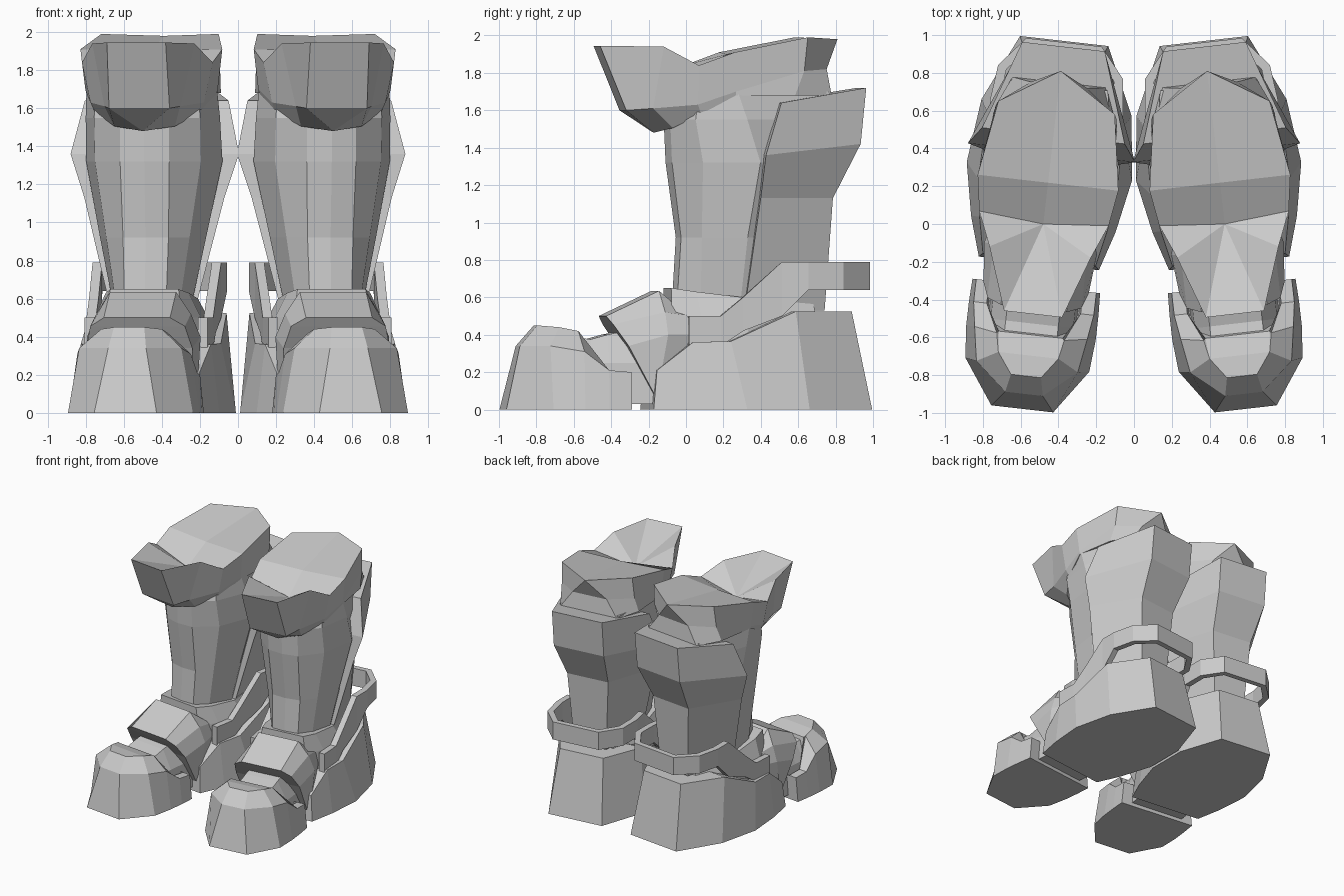
import bpy, bmesh
from mathutils import Matrix

# Each boot is symmetric about its own axis, turned slightly outward
PLACE = Matrix.Translation((0.48, 0, 0)) @ Matrix.Rotation(0.1134, 4, 'Z')


def finish(name, bm, wall=0):
    bmesh.ops.remove_doubles(bm, verts=bm.verts, dist=0.0005)
    bmesh.ops.recalc_face_normals(bm, faces=bm.faces)
    bm.transform(PLACE)
    me = bpy.data.meshes.new(name)
    bm.to_mesh(me)
    bm.free()
    ob = bpy.data.objects.new(name, me)
    bpy.context.collection.objects.link(ob)
    if wall:
        s = ob.modifiers.new("wall", 'SOLIDIFY')
        s.thickness, s.offset = wall, 0
    m = ob.modifiers.new("pair", 'MIRROR')
    m.use_mirror_merge = False
    return ob


def shell(name, levels, top=True):
    """Bridge symmetric rings given as half outlines (half width, y, z)."""
    bm = bmesh.new()
    rings = [[bm.verts.new(p) for p in h] +
             [bm.verts.new((-u, y, z)) for u, y, z in reversed(h)] for h in levels]
    n = len(rings[0])
    for a, b in zip(rings, rings[1:]):
        for i in range(n):
            j = (i + 1) % n
            bm.faces.new((a[i], a[j], b[j], b[i]))
    for r in [rings[0]] + ([rings[-1]] if top else []):
        for i in range(n // 2 - 1):
            bm.faces.new((r[i], r[i + 1], r[n - 2 - i], r[n - 1 - i]))
    return finish(name, bm)


def flat(z, *pts):
    return [(u, y, z) for u, y in pts]


# Toe cap with low wings at the back
shell("toe_cap", [
    flat(0, (.34, -.33), (.345, -.45), (.345, -.58), (.33, -.75), (.165, -.985)),
    [(.32, -.33, .2), (.32, -.45, .21), (.3, -.58, .31), (.27, -.76, .34), (.1, -.905, .34)],
    [(.25, -.33, .2), (.25, -.45, .21), (.18, -.6, .42), (.16, -.7, .44), (.08, -.81, .45)],
    [(.24, -.33, .1), (.24, -.5, .1), (.17, -.59, .41), (.16, -.7, .44), (.08, -.81, .45)]])

# Flexible joint between toe and instep
shell("toe_joint", [
    [(.24, y, .03), (.22, y, .25), (.14, y, h)]
    for y, h in ((-.62, .39), (-.53, .375), (-.44, .4), (-.2, .45))])

# Tilted instep plate
shell("instep_plate", [
    [(.27, -.2, .08), (.28, -.34, .34), (.25, -.42, .455), (.175, -.45, .5)],
    [(.29, -.18, .12), (.3, -.13, .4), (.25, -.14, .52), (.175, -.165, .635)],
    [(.26, -.1, .15), (.26, 0, .4), (.24, 0, .5), (.18, -.03, .52)]])

# Heel block
shell("heel_block", [
    flat(0, (.235, .975), (.40, .62), (.44, .28), (.385, 0), (.32, -.21)),
    [(.19, .87, .525), (.36, .55, .525), (.37, .2, .365), (.34, 0, .36), (.3, -.19, .21)]])

# Ankle core
shell("ankle", [
    flat(.3, (.18, .68), (.31, .3), (.3, .05), (.2, -.1)),
    flat(.5, (.18, .68), (.29, .3), (.28, .05), (.2, -.1)),
    [(.15, .66, .6), (.24, .28, .6), (.22, .03, .63), (.18, -.1, .65)]])

# Raised strap looping round the back of the ankle
bm = bmesh.new()
side = [(.30, -.02, .3, .5), (.31, .15, .34, .5), (.31, .27, .42, .6),
        (.315, .48, .5, .79), (.33, .62, .64, .79), (.31, .8, .64, .79), (.19, .945, .64, .79)]
path = side + [(-u, y, a, b) for u, y, a, b in reversed(side)]
pairs = [(bm.verts.new((u, y, a)), bm.verts.new((u, y, b))) for u, y, a, b in path]
for p, q in zip(pairs, pairs[1:]):
    bm.faces.new((p[0], q[0], q[1], p[1]))
finish("ankle_strap", bm, wall=.05)

# Shin, widening upward
shell("shin", [
    flat(.58, (.12, .62), (.21, .27), (.17, .06), (.11, -.06), (0, -.075)),
    flat(.92, (.14, .64), (.28, .3), (.22, .06), (.12, -.04), (0, -.055)),
    flat(1.32, (.22, .7), (.36, .36), (.28, .06), (.13, -.09), (0, -.11)),
    flat(1.55, (.26, .74), (.355, .29), (.28, .02), (.13, -.1), (0, -.12)),
    flat(1.7, (.26, .74), (.345, .24), (.27, .04), (.1, -.05), (0, -.06))])

# Calf guard, wrapping the back of the shin
shell("calf_guard", [
    flat(.53, (.14, .73), (.22, .29)),
    flat(1.13, (.18, .77), (.37, .36)),
    [(.22, .915, 1.42), (.445, .38, 1.36)],
    [(.22, .945, 1.72), (.38, .47, 1.64)]])

# Knee cuff with a dished top and forward flap
shell("knee_cuff", [
    [(.25, .755, 1.68), (.33, .55, 1.68), (.345, .23, 1.68), (.28, .05, 1.58),
     (.16, -.09, 1.505), (0, -.175, 1.48)],
    [(.15, .74, 1.82), (.32, .6, 1.81), (.35, .23, 1.7), (.3, .03, 1.63),
     (.2, -.2, 1.61), (.16, -.34, 1.6)],
    [(0, .815, 1.98), (.31, .62, 1.99), (.375, .22, 1.91), (.345, .03, 1.84),
     (.27, -.15, 1.94), (.155, -.48, 1.945)],
    [(0, .815, 1.98), (0, .815, 1.98), (0, .22, 1.9), (0, 0, 1.76),
     (0, 0, 1.76), (0, 0, 1.76)]], top=False)
